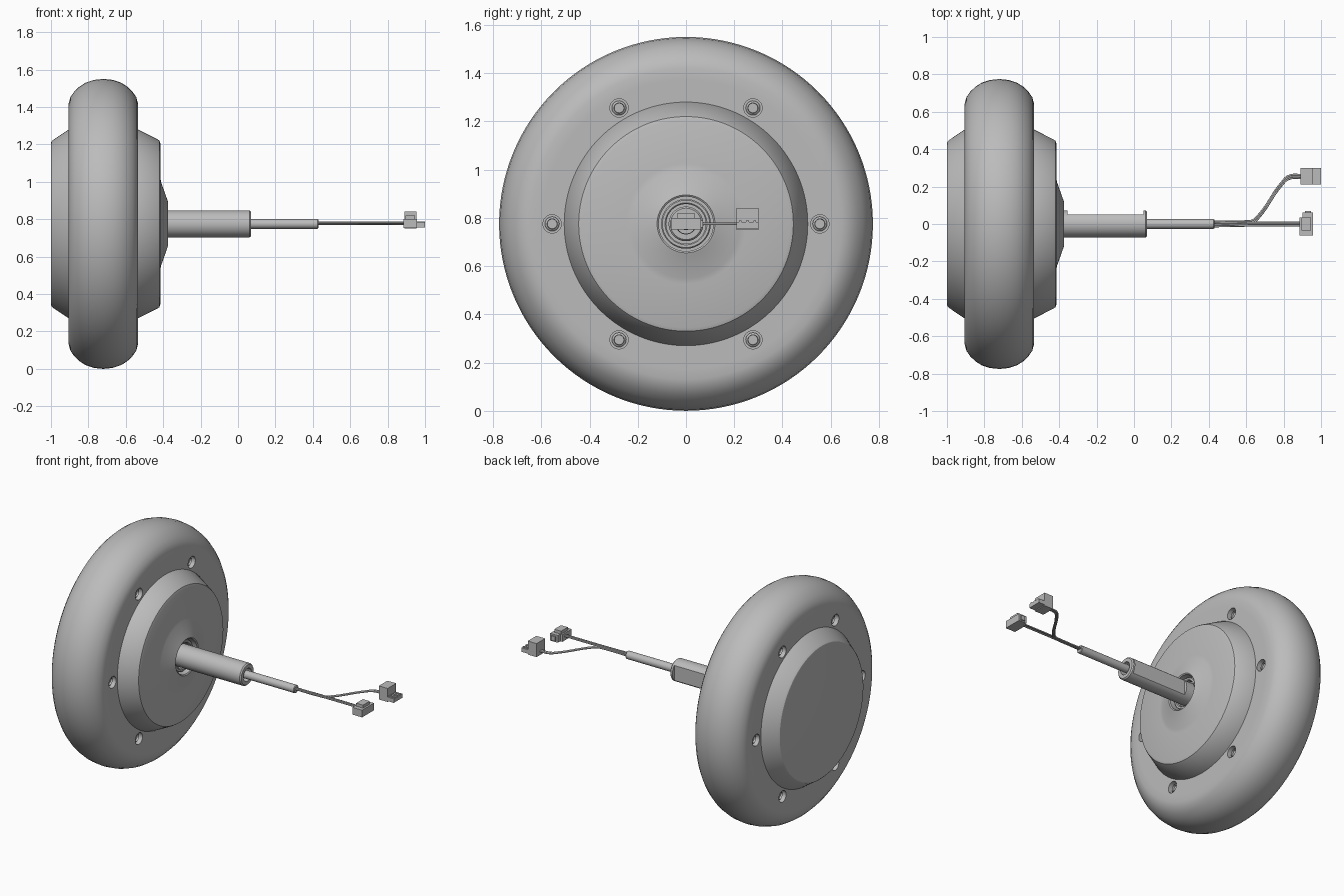
import bpy, bmesh, math
from mathutils import Vector

if "Cube" in bpy.data.objects:
    bpy.data.objects.remove(bpy.data.objects["Cube"])

CZ = 0.775          # axle height
grey = bpy.data.materials.new("plain grey")
grey.use_nodes = True
grey.diffuse_color = (0.5, 0.5, 0.5, 1)
grey.node_tree.nodes["Principled BSDF"].inputs["Base Color"].default_value = (0.5, 0.5, 0.5, 1)


def add(name, bm, smooth=True):
    bmesh.ops.recalc_face_normals(bm, faces=bm.faces)
    me = bpy.data.meshes.new(name)
    bm.to_mesh(me)
    bm.free()
    me.materials.append(grey)
    ob = bpy.data.objects.new(name, me)
    bpy.context.collection.objects.link(ob)
    if smooth:
        shade(ob)
    return ob


def shade(ob):
    ob.data.shade_smooth()
    ob.data.set_sharp_from_angle(angle=math.radians(28))


def lathe_into(bm, profile, segs, cy=0, cz=CZ, closed=False):
    """Turn (x, radius) points about an axis parallel to x."""
    rings = []
    for x, r in profile:
        if r == 0:
            rings.append([bm.verts.new((x, cy, cz))])
        else:
            rings.append([bm.verts.new((x, cy + r * math.cos(a), cz + r * math.sin(a)))
                          for a in (math.tau * i / segs for i in range(segs))])
    pairs = list(zip(rings, rings[1:]))
    if closed:
        pairs.append((rings[-1], rings[0]))
    for p, q in pairs:
        for i in range(segs):
            j = (i + 1) % segs
            quad = [p[i % len(p)], p[j % len(p)], q[j % len(q)], q[i % len(q)]]
            bm.faces.new(list(dict.fromkeys(quad)))


def lathe(name, profile, segs=96, **kw):
    bm = bmesh.new()
    lathe_into(bm, profile, segs, **kw)
    return add(name, bm)


def boxes(name, spans):
    """Join boxes given as x0, x1, y0, y1, z0, z1."""
    bm = bmesh.new()
    for x0, x1, y0, y1, z0, z1 in spans:
        vs = bmesh.ops.create_cube(bm, size=1)["verts"]
        for v in vs:
            v.co = Vector((x0 if v.co.x < 0 else x1, y0 if v.co.y < 0 else y1,
                           z0 if v.co.z < 0 else z1))
    return add(name, bm, smooth=False)


def cut(ob, cutter):
    mod = ob.modifiers.new("cut", "BOOLEAN")
    mod.operation, mod.solver, mod.object = "DIFFERENCE", "EXACT", cutter
    dg = bpy.context.evaluated_depsgraph_get()
    me = bpy.data.meshes.new_from_object(ob.evaluated_get(dg))
    ob.modifiers.clear()
    ob.data = me
    bpy.data.objects.remove(cutter)
    shade(ob)


# Tyre, symmetric about its middle plane
MID = -0.72
half = [(0.185, 0.47), (0.185, 0.6), (0.185, 0.645), (0.176, 0.678), (0.155, 0.708),
        (0.128, 0.734), (0.095, 0.755), (0.05, 0.77)]
tyre = lathe("tyre", [(MID - x, r) for x, r in half] + [(MID, 0.775)]
             + [(MID + x, r) for x, r in reversed(half)], segs=128, closed=True)

# Bolt holes on both sides, with a screw sunk in each
holes, screws = bmesh.new(), bmesh.new()
for side in (-1, 1):
    face = MID + side * 0.185
    for k in range(6):
        a = math.radians(60 * k)
        at = dict(cy=0.555 * math.cos(a), cz=CZ + 0.555 * math.sin(a))
        lathe_into(holes, [(face + side * 0.02, 0), (face + side * 0.02, 0.038),
                           (face - side * 0.035, 0.038), (face - side * 0.035, 0)], 24, **at)
        lathe_into(screws, [(face - side * 0.05, 0), (face - side * 0.05, 0.03),
                            (face - side * 0.022, 0.03), (face - side * 0.015, 0.021),
                            (face - side * 0.028, 0.02), (face - side * 0.028, 0)], 20, **at)
cut(tyre, add("hole_cutter", holes))
add("bolts", screws)

# Motor hub with bevelled covers and a raised bearing seat
hub_profile = [(-1.0, 0), (-1.0, 0.43), (-0.998, 0.439), (-0.99, 0.448), (-0.905, 0.505),
               (-0.88, 0.505), (-0.56, 0.505), (-0.535, 0.505), (-0.43, 0.452), (-0.42, 0.445),
               (-0.415, 0.43), (-0.415, 0.25), (-0.412, 0.225), (-0.38, 0.135),
               (-0.375, 0.12), (-0.38, 0.113), (-0.43, 0.113), (-0.43, 0)]
lathe("hub", hub_profile, segs=128)
lathe("bearing_ring", [(-0.44, 0.082), (-0.405, 0.082), (-0.4, 0.087),
                       (-0.4, 0.098), (-0.405, 0.103), (-0.44, 0.103)], 64, closed=True)

# Hollow axle with a flat milled along its back
axle = lathe("axle", [(-0.46, 0.04), (-0.46, 0.072), (0.062, 0.072), (0.07, 0.065),
                      (0.07, 0.042), (0.0, 0.04)], 64, closed=True)
cut(axle, boxes("flat_cutter", [(-0.355, 0.05, 0.052, 0.12, CZ - 0.1, CZ + 0.1)]))

# Cable sleeve
lathe("cable_sleeve", [(-0.1, 0), (-0.1, 0.026), (0.425, 0.026), (0.43, 0.022), (0.43, 0)], 32)


# Wires, swept along smooth paths
def wire(name, pts, radius=0.005):
    cu = bpy.data.curves.new(name, "CURVE")
    cu.dimensions = "3D"
    cu.bevel_depth, cu.bevel_resolution, cu.resolution_u = radius, 2, 8
    cu.use_fill_caps = True
    sp = cu.splines.new("BEZIER")
    sp.bezier_points.add(len(pts) - 1)
    for bp, p in zip(sp.bezier_points, pts):
        bp.co = p
        bp.handle_left_type = bp.handle_right_type = "AUTO"
    cu.materials.append(grey)
    bpy.context.collection.objects.link(bpy.data.objects.new(name, cu))


for i in (-1, 0, 1):
    o = i * 0.009
    zs = 0.78 + 0.004 * (i == 0)
    wire(f"straight_wire_{i + 2}", [(0.42, o - 0.004, zs), (0.65, o, zs), (0.9, o, zs)])
    wire(f"branch_wire_{i + 2}",
         [(0.42, o + 0.006, 0.775), (0.59, o + 0.006, 0.775), (0.635, 0.012 + o, 0.775),
          (0.67, 0.045 + o, 0.775), (0.79, 0.215 + o, 0.775), (0.825, 0.248 + o, 0.775),
          (0.9, 0.255 + o, 0.775)])

# Straight plug: stepped body with a latch on top
boxes("straight_plug", [(0.885, 0.93, -0.062, 0.035, 0.752, 0.8),
                        (0.9, 0.957, -0.062, 0.062, 0.752, 0.8),
                        (0.915, 0.945, -0.035, 0.07, 0.76, 0.79),
                        (0.895, 0.945, -0.035, 0.035, 0.8, 0.82)])

# Branch plug: tall body, tongue and ribs
ribs = [(0.955, 0.999, y - 0.006, y + 0.006, 0.783, 0.788) for y in (0.225, 0.255, 0.285)]
plug = boxes("branch_plug", [(0.89, 0.955, 0.21, 0.3, 0.75, 0.84),
                             (0.95, 1.0, 0.21, 0.3, 0.756, 0.783)] + ribs)
